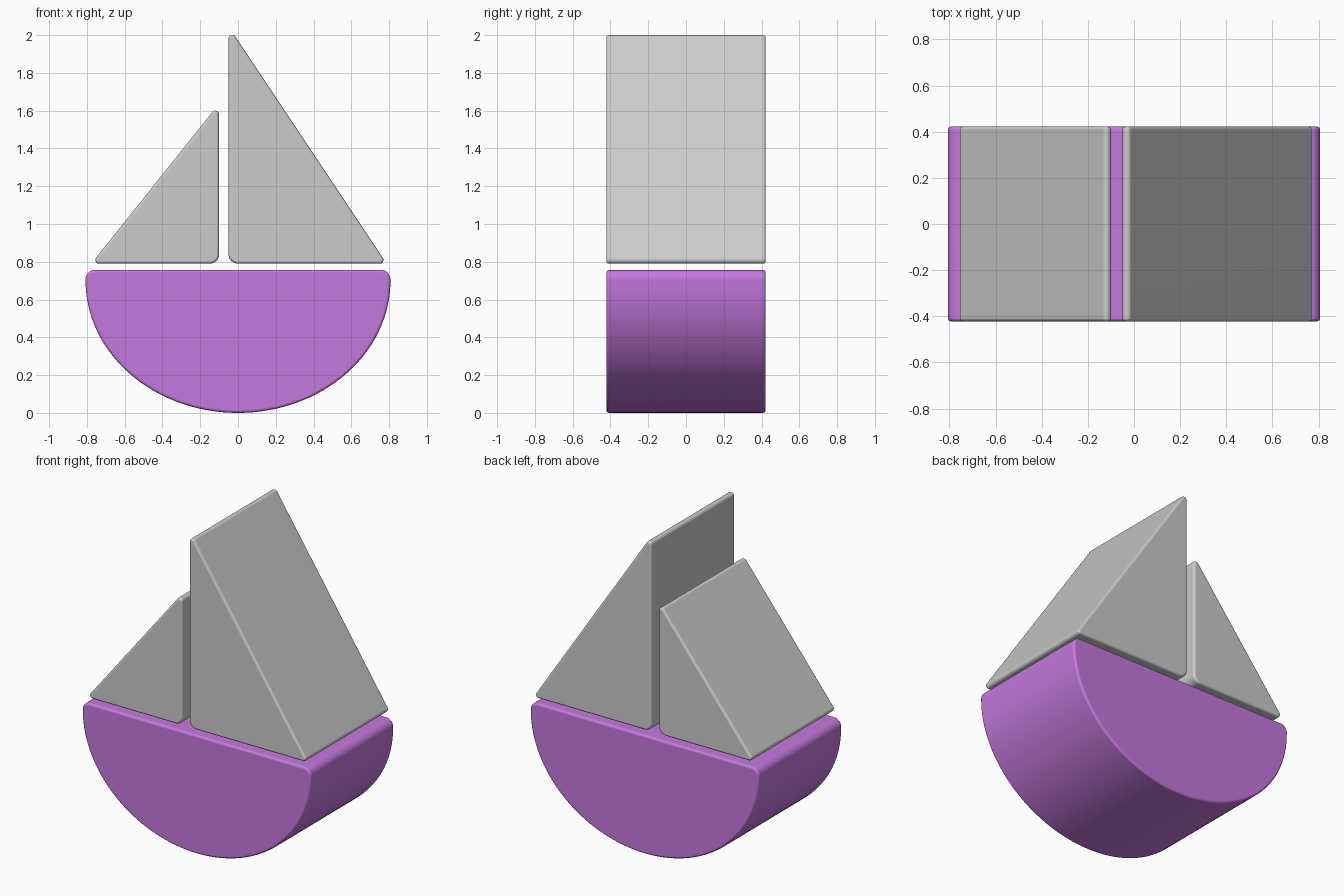
import bpy
import bmesh
from math import sin, cos, pi
from mathutils import Vector
from mathutils.geometry import convex_hull_2d

if "Cube" in bpy.data.objects:
    bpy.data.objects.remove(bpy.data.objects["Cube"])

HALF_DEPTH = 0.422


def arc(cx, cz, rx, rz, start=0.0, end=2 * pi, steps=48):
    return [Vector((cx + rx * cos(start + (end - start) * i / steps),
                    cz + rz * sin(start + (end - start) * i / steps)))
            for i in range(steps + 1)]


def block(name, points, colour=None):
    """Convex rounded profile in x/z, extruded along y with softened rims."""
    outline = []
    for i in convex_hull_2d(points):
        if not outline or (points[i] - outline[-1]).length > 1e-4:
            outline.append(points[i])
    if (outline[0] - outline[-1]).length < 1e-4:
        outline.pop()

    bm = bmesh.new()
    face = bm.faces.new([bm.verts.new((p.x, -HALF_DEPTH, p.y)) for p in outline])
    ext = bmesh.ops.extrude_face_region(bm, geom=[face], use_keep_orig=True)
    verts = [g for g in ext["geom"] if isinstance(g, bmesh.types.BMVert)]
    bmesh.ops.translate(bm, verts=verts, vec=(0, 2 * HALF_DEPTH, 0))
    bmesh.ops.recalc_face_normals(bm, faces=bm.faces[:])
    for f in bm.faces:
        f.smooth = True
    mesh = bpy.data.meshes.new(name)
    bm.to_mesh(mesh)
    bm.free()

    obj = bpy.data.objects.new(name, mesh)
    bpy.context.collection.objects.link(obj)
    bevel = obj.modifiers.new("soft_rim", 'BEVEL')
    bevel.width = 0.015
    bevel.segments = 4
    bevel.limit_method = 'ANGLE'
    bevel.angle_limit = 1.2
    bevel.use_clamp_overlap = False
    obj.modifiers.new("flat_faces", 'WEIGHTED_NORMAL')
    if colour:
        mat = bpy.data.materials.new(name + "_paint")
        mat.diffuse_color = colour
        mat.use_nodes = True
        mat.node_tree.nodes["Principled BSDF"].inputs["Base Color"].default_value = mat.diffuse_color
        mesh.materials.append(mat)
    return obj


def sail(name, corners):
    """Triangle with rounded corners given as (x, z, radius)."""
    block(name, [p for x, z, r in corners for p in arc(x, z, r, r)])


# Hull: half ellipse with rounded deck corners
hull_points = arc(0, 0.70, 0.807, 0.70, pi, 2 * pi, 64)
for side in (-1, 1):
    hull_points += arc(side * 0.757, 0.707, 0.05, 0.05)
block("hull", hull_points, (0.56, 0.19, 0.73, 1))

# Sails
sail("main_sail", [(-0.03, 1.98, 0.02), (0.0, 0.84, 0.05), (0.75, 0.81, 0.02)])
sail("front_sail", [(-0.12, 1.58, 0.02), (-0.15, 0.84, 0.05), (-0.735, 0.81, 0.02)])
